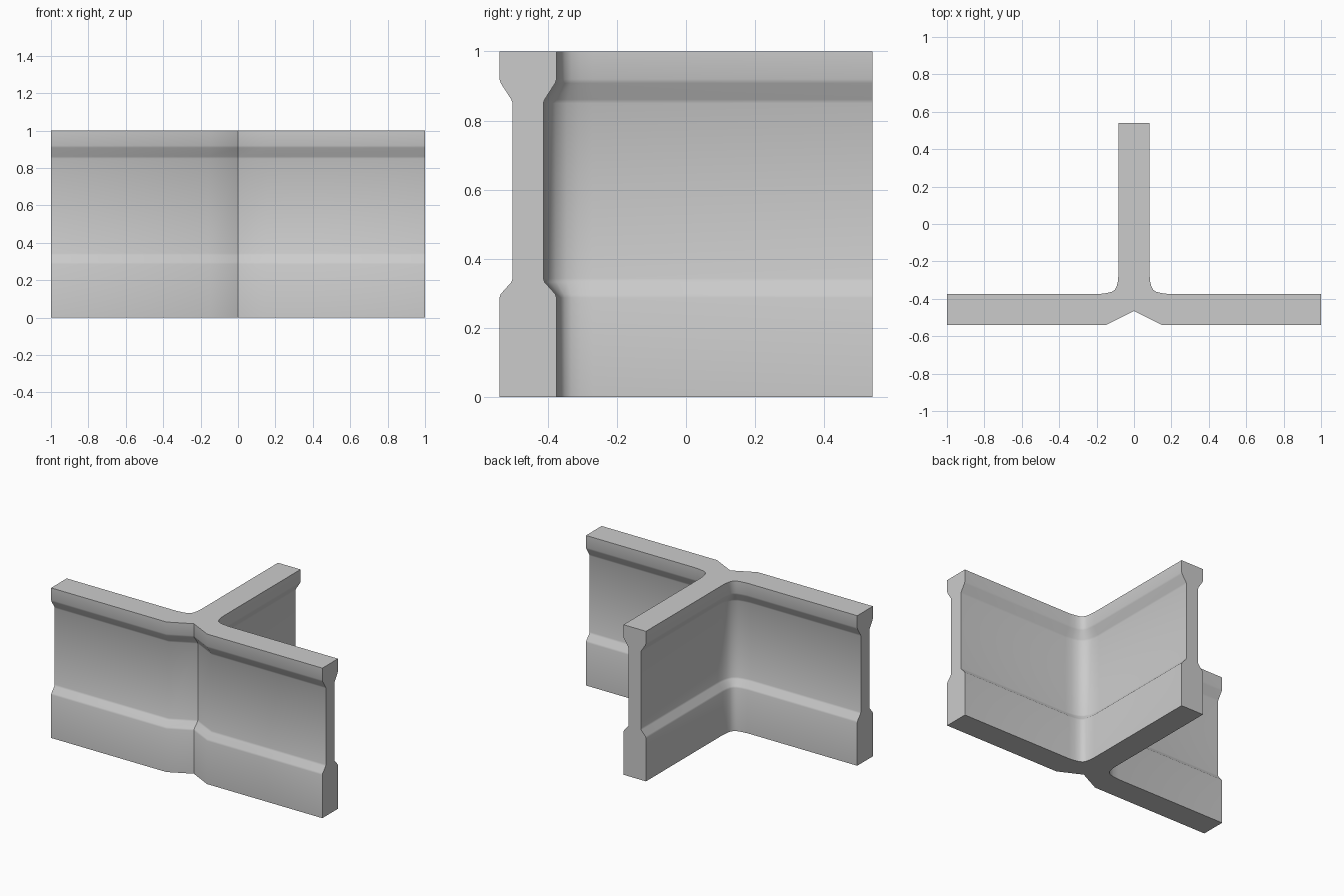
import bpy
import bmesh
import math
from mathutils import Vector

cube = bpy.data.objects.get("Cube")
if cube:
    bpy.data.objects.remove(cube, do_unlink=True)

LENGTH, FRONT, BACK, STEM = 1.0, -0.54, -0.375, 0.083
RECESS = 0.038

# Half plan outlines: front face with its notch, back face with the fillet
front_half = [(0, -0.465), (0.15, FRONT), (LENGTH, FRONT)]
back_half = [(LENGTH, BACK), (0.19, BACK), (0.15, -0.370), (0.12, -0.363),
             (0.102, -0.351), (0.092, -0.332), (0.086, -0.305),
             (STEM, -0.27), (STEM, 0.54)]

# Height and depth of recess, with softened corners at each slope
profile = [(0, 0), (0.287, 0), (0.298, 0.1), (0.332, 0.9), (0.343, 1),
           (0.85, 1), (0.861, 0.9), (0.908, 0.1), (0.92, 0), (1, 0)]


def mirrored(points):
    return [(-x, y) for x, y in reversed(points)]


def inset(points, amount):
    """Offset an open path to its left, keeping the end cuts flat."""
    pts = [Vector(p) for p in points]
    normals = []
    for a, b in zip(pts, pts[1:]):
        d = (b - a).normalized()
        normals.append(Vector((-d.y, d.x)))
    result = []
    for i, p in enumerate(pts):
        n1 = normals[max(i - 1, 0)]
        n2 = normals[min(i, len(normals) - 1)]
        result.append(p + (n1 + n2) * amount / (1 + n1.dot(n2)))
    return result


front_path = mirrored(front_half)[:-1] + front_half
right_path = back_half
left_path = mirrored(back_half)

# Stack the plan outlines into one closed wall
bm = bmesh.new()
rings = []
for z, depth in profile:
    outline = [p for path in (front_path, right_path, left_path)
               for p in inset(path, depth * RECESS)]
    rings.append([bm.verts.new((p.x, p.y, z)) for p in outline])
count = len(rings[0])
for low, high in zip(rings, rings[1:]):
    for i in range(count):
        j = (i + 1) % count
        bm.faces.new((low[i], low[j], high[j], high[i]))
bm.faces.new(list(reversed(rings[0])))
bm.faces.new(rings[-1])
bmesh.ops.recalc_face_normals(bm, faces=bm.faces[:])

mesh = bpy.data.meshes.new("junction_wall")
bm.to_mesh(mesh)
bm.free()
wall = bpy.data.objects.new("junction_wall", mesh)
bpy.context.collection.objects.link(wall)

# Plain concrete colour
grey = bpy.data.materials.new("concrete_grey")
grey.use_nodes = True
colour = (0.6, 0.6, 0.6, 1)
grey.diffuse_color = colour
grey.node_tree.nodes["Principled BSDF"].inputs["Base Color"].default_value = colour
mesh.materials.append(grey)

bpy.ops.object.select_all(action='DESELECT')
wall.select_set(True)
bpy.context.view_layer.objects.active = wall
bpy.ops.object.shade_smooth_by_angle(angle=math.radians(35))
